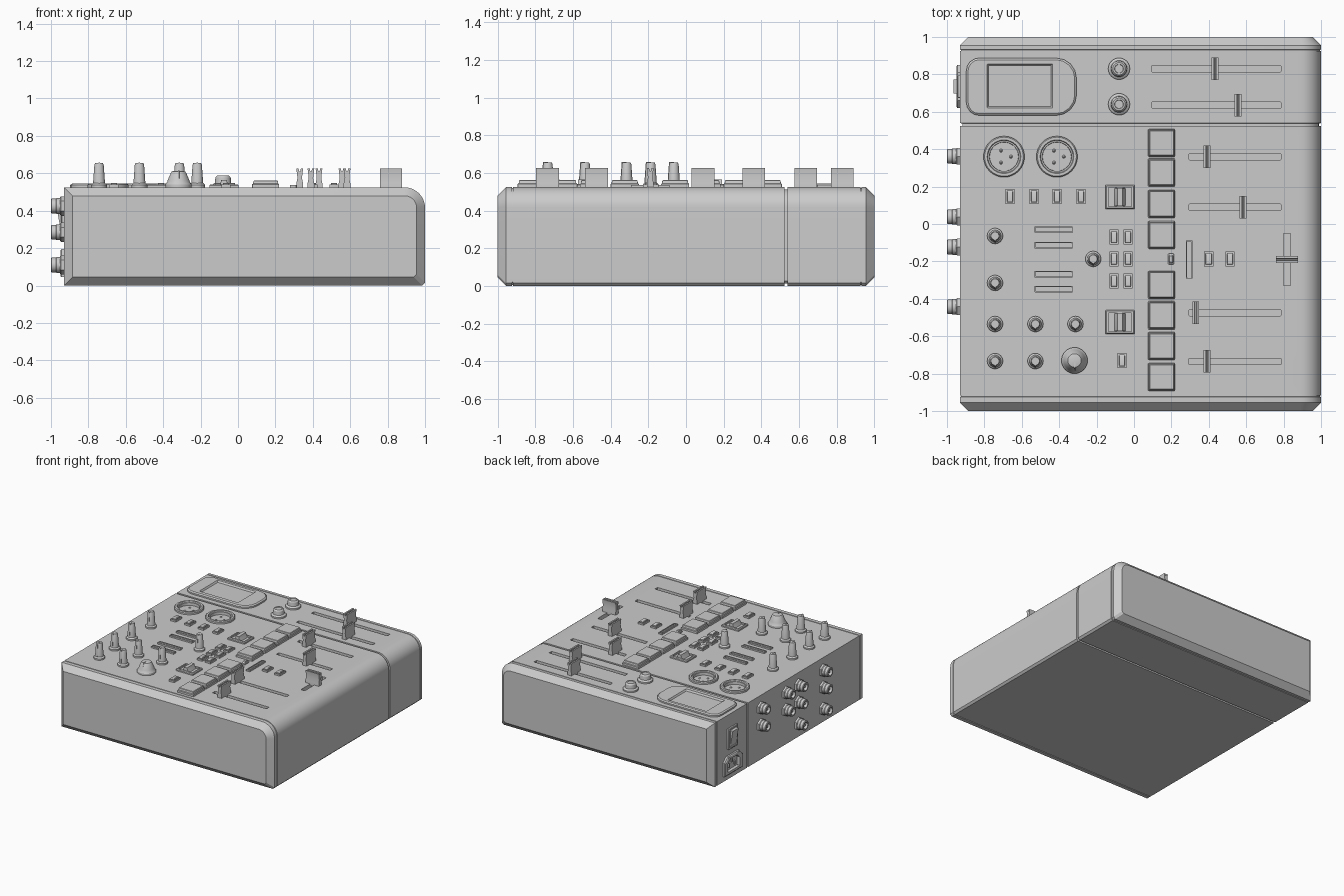
import bpy, bmesh, math

TOP, LEFT = 0.525, -0.93


# --- loop helpers: every part is a stack of matching loops ---
def C(r, z, n=32, x=0, y=0):
    return [(x + r * math.cos(2 * math.pi * i / n), y + r * math.sin(2 * math.pi * i / n), z) for i in range(n)]


def R(w, h, z, r=0.003, x=0, y=0, rl=None, n=4):
    rl = r if rl is None else rl
    pts = []
    for k, (sx, sy) in enumerate([(1, 1), (-1, 1), (-1, -1), (1, -1)]):
        q = r if sx > 0 else rl
        for i in range(n + 1):
            a = math.pi / 2 * (k + i / n)
            pts.append((x + sx * (w / 2 - q) + q * math.cos(a), y + sy * (h / 2 - q) + q * math.sin(a), z))
    return pts


def make(name, *stacks, at=((0, 0),), side=False, turn=0):
    bm = bmesh.new()
    for loops in stacks:
        rows = [[bm.verts.new(p) for p in lp] for lp in loops]
        n = len(rows[0])
        for a, b in zip(rows, rows[1:]):
            for i in range(n):
                bm.faces.new((a[i], a[(i + 1) % n], b[(i + 1) % n], b[i]))
        bm.faces.new(rows[0][::-1])
        bm.faces.new(rows[-1])
    bmesh.ops.recalc_face_normals(bm, faces=bm.faces)
    for f in bm.faces:
        f.smooth = True
    for e in bm.edges:
        e.smooth = e.calc_face_angle(0) < 0.55
    me = bpy.data.meshes.new(name)
    bm.to_mesh(me)
    bm.free()
    obs = []
    for p in at:
        ob = bpy.data.objects.new(name, me)
        bpy.context.collection.objects.link(ob)
        if side:      # stands out of the left wall, p = (y, z)
            ob.location = (LEFT, p[0], p[1])
            ob.rotation_euler = (0, -math.pi / 2, 0)
        else:
            ob.location = (p[0], p[1], TOP)
            ob.rotation_euler = (0, 0, turn)
        obs.append(ob)
    return obs


# --- case: one profile run front to back, with seams and chamfered ends ---
def case_loop(y, d):
    r = 0.11 - d
    pts = [(LEFT + d, d), (0.985 - d, d), (1 - d, 0.015 + d)]
    pts += [(0.89 + r * math.cos(a), 0.415 + r * math.sin(a)) for a in [math.pi / 2 * i / 10 for i in range(11)]]
    pts.append((LEFT + d, TOP - d))
    return [(x, y, z - TOP) for x, z in pts]


case = make("case", [case_loop(y, d) for y, d in [
    (-1, .045), (-.955, 0), (-.924, 0), (-.923, .005), (-.918, .005), (-.917, 0),
    (.523, 0), (.524, .012), (.538, .012), (.539, 0),
    (.925, 0), (.926, .005), (.931, .005), (.932, 0), (.955, 0), (1, .045)]])[0]

# fader layout: slot centre x, slot length, y, cap x
faders = [(.44, .69, .83, .433), (.44, .69, .636, .556), (.54, .49, .36, .39),
          (.54, .49, .09, .583), (.54, .49, -.475, .33), (.54, .49, -.735, .39)]
mics = [(-.695, .36), (-.412, .36)]

# recesses cut in the case
cuts = [[R(l, .033, z, x=x, y=y) for z in (-.03, .02)] for x, l, y, _ in faders]
cuts.append([R(.036, .28, z, x=.818, y=-.19) for z in (-.03, .02)])
cuts += [[C(.078, z, 32, x, y) for z in (-.07, .02)] for x, y in mics]
cutter = make("recess_cutter", *cuts)[0]
cut2 = make("inlet_cutter", [R(.1, .15, z, .02) for z in (-.07, .02)], at=[(.735, .12)], side=True)[0]
bpy.context.view_layer.objects.active = case
case.select_set(True)
for c in (cutter, cut2):
    c.hide_render = True
    m = case.modifiers.new("recess", 'BOOLEAN')
    m.operation, m.solver, m.object = 'DIFFERENCE', 'EXACT', c
    bpy.ops.object.modifier_apply(modifier=m.name)
for c in (cutter, cut2):
    bpy.data.objects.remove(c)
bpy.ops.object.shade_smooth_by_angle()

# --- fader caps ---
cap = [(-.018, -.015), (.018, -.015), (.018, .02), (.012, .05), (.018, .1), (.006, .1),
       (.003, .085), (-.003, .085), (-.006, .1), (-.018, .1), (-.012, .05), (-.018, .02)]
cap_loops = [[(x, y, z) for x, z in cap] for y in (-.06, .06)]
make("fader_cap", cap_loops, at=[(f[3], f[2]) for f in faders])
make("crossfader_cap", cap_loops, at=[(.818, -.19)], turn=math.pi / 2)

# --- display ---
bx, by = -.602, .734
make("display_bezel", [R(.59, .308, -.01, .11, bx, by, .07), R(.59, .308, .012, .11, bx, by, .07),
                       R(.57, .288, .02, .1, bx, by, .06), R(.35, .235, .02, .003, -.61, .738),
                       R(.335, .22, .006, .003, -.61, .738)])

# --- combo microphone sockets ---
make("mic_socket_ring", [C(.11, -.01), C(.11, .014), C(.104, .02), C(.09, .02), C(.086, .012), C(.078, .012),
                         C(.074, -.064), C(.001, -.064)], at=mics)
make("mic_socket_pins", *[[C(.009, -.065, 12, x, y), C(.009, -.01, 12, x, y), C(.004, -.004, 12, x, y)]
                          for x, y in [(-.016, .032), (.037, 0), (-.016, -.032)]], at=mics)

# --- knobs ---
make("knob", [C(.042, -.005), C(.042, .012), C(.036, .02), C(.032, .022), C(.025, .12), C(.021, .13)],
     [[(-.004, -.034, .02), (.004, -.034, .02), (.004, 0, .02), (-.004, 0, .02)],
      [(-.004, -.026, .132), (.004, -.026, .132), (.004, 0, .132), (-.004, 0, .132)]],
     at=[(-.743, -.064), (-.743, -.315), (-.743, -.535), (-.743, -.733),
         (-.527, -.535), (-.527, -.733), (-.313, -.535), (-.218, -.187)])
make("large_knob", [C(.07, -.005), C(.07, .015), C(.06, .03), C(.058, .038), C(.042, .075), C(.036, .085), C(.03, .087)],
     [R(.008, .05, .03, .001, 0, -.035), R(.008, .03, .09, .001, 0, -.025)], at=[(-.318, -.73)])
make("encoder_knob", [C(.058, -.005), C(.058, .012), C(.05, .02), C(.044, .022), C(.041, .052), C(.033, .062),
                      C(.024, .062), C(.022, .058)], at=[(-.08, .83), (-.08, .64)])

# --- performance pads ---
make("pad", [R(.145, .15, -.005), R(.145, .15, .016), R(.135, .14, .02), R(.13, .135, .034), R(.124, .129, .037)],
     at=[(.148, y) for y in (.434, .275, .108, -.058, -.325, -.488, -.652, -.818)])

# --- small push buttons ---
make("button", [R(.05, .082, -.005), R(.05, .082, .014), R(.04, .07, .014), R(.04, .07, .006),
                R(.034, .062, .006), R(.034, .062, .02), R(.028, .05, .024)],
     at=[(x, .147) for x in (-.663, -.535, -.412, -.283)]
     + [(x, y) for x in (-.107, -.032) for y in (-.07, -.187, -.305)]
     + [(.4, -.187), (.513, -.187), (-.064, -.73)])
make("small_switch", [R(.03, .06, -.005), R(.03, .06, .01), R(.02, .05, .014), R(.018, .03, .025)], at=[(.198, -.187)])

# --- square selector switches ---
make("selector_switch", [R(.155, .128, -.005), R(.155, .128, .01), R(.145, .118, .016), R(.125, .1, .016),
                         R(.125, .1, .003)],
     [R(.06, .096, 0), R(.04, .096, .02), R(.028, .096, .04)],
     at=[(-.075, .144), (-.075, -.525)])

# --- level meters ---
meter = [R(.205, .034, -.005), R(.205, .034, .012), R(.195, .022, .012), R(.195, .022, .003),
         R(.185, .01, .003), R(.185, .01, .01)]
make("level_meter", meter, at=[(-.43, y) for y in (-.03, -.113, -.268, -.348)])
make("upright_meter", meter, at=[(.295, -.19)], turn=math.pi / 2)

# --- jacks on the left wall ---
low, mid, high = .11, .285, .425
make("jack", [C(.052, -.005, 6), C(.052, .016, 6), C(.046, .022, 6)],
     [C(.042, 0), C(.042, .04), C(.039, .044), C(.039, .066), C(.035, .07), C(.025, .07), C(.023, .025)],
     [C(.01, .02, 12), C(.01, .06, 12), C(.005, .064, 12)],
     at=[(y, z) for y in (.362, .038, -.123, -.442) for z in (mid, high)] + [(-.123, low), (-.442, low)], side=True)

# --- power switch and mains inlet ---
make("power_switch", [R(.17, .12, -.005), R(.17, .12, .012), R(.16, .11, .016), R(.14, .085, .016), R(.14, .085, .006)],
     [[(-.066, -.038, .004), (.066, -.038, .004), (.066, .038, .004), (-.066, .038, .004)],
      [(-.066, -.038, .012), (.066, -.038, .036), (.066, .038, .036), (-.066, .038, .012)]],
     at=[(.735, .33)], side=True)


def inlet(w, h, z, c):
    return [(-w, -h, z), (w - c, -h, z), (w, -h + c, z), (w, h - c, z), (w - c, h, z), (-w, h, z)]


make("mains_inlet", [inlet(.075, .115, -.005, .04), inlet(.075, .115, .014, .04), inlet(.068, .108, .02, .038),
                     inlet(.05, .075, .02, .03), inlet(.048, .072, -.06, .03)],
     *[[R(.03, .012, -.065, .002, x, y), R(.03, .012, .005, .002, x, y)] for x, y in [(.018, 0), (-.015, .036), (-.015, -.036)]],
     at=[(.735, .12)], side=True)
